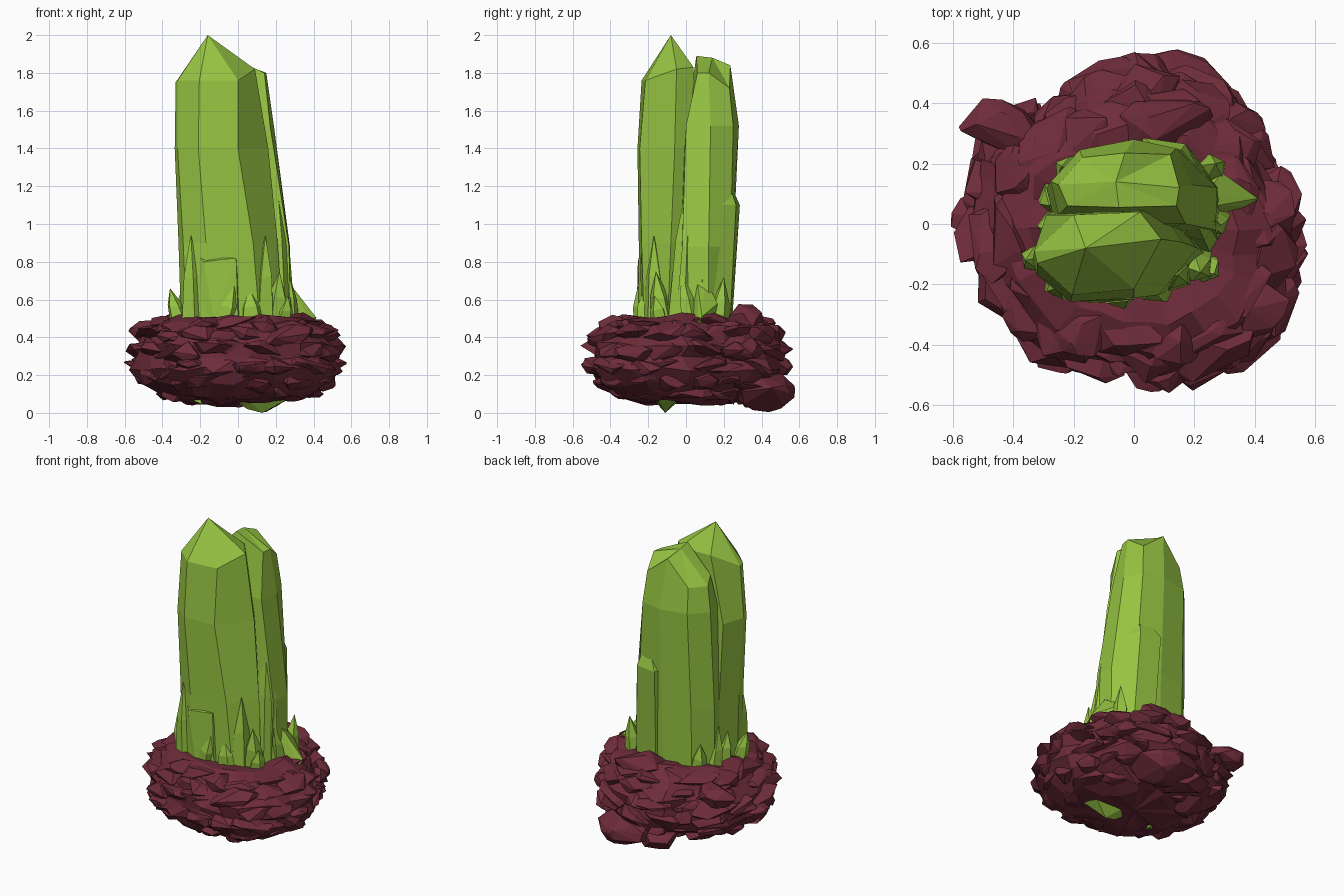
import bpy, bmesh, math, random
from mathutils import Vector, Matrix

if "Cube" in bpy.data.objects:
    bpy.data.objects.remove(bpy.data.objects["Cube"])

random.seed(7)


def material(name, color):
    m = bpy.data.materials.new(name)
    m.diffuse_color = color
    m.use_nodes = True
    m.node_tree.nodes["Principled BSDF"].inputs["Base Color"].default_value = m.diffuse_color
    return m


GREEN = material("green crystal", (0.31, 0.56, 0.055, 1))
MAROON = material("maroon rock", (0.155, 0.025, 0.042, 1))


def finish(bm, name, mat):
    bmesh.ops.recalc_face_normals(bm, faces=bm.faces)
    me = bpy.data.meshes.new(name)
    bm.to_mesh(me)
    bm.free()
    me.materials.append(mat)
    ob = bpy.data.objects.new(name, me)
    bpy.context.collection.objects.link(ob)
    return ob


def loft(name, rings, tip, bottom, mat):
    """Skin matching rings of points (bottom to top) and close to two points."""
    bm = bmesh.new()
    rows = [[bm.verts.new(p) for p in r] for r in rings]
    n = len(rows[0])
    t, b = bm.verts.new(tip), bm.verts.new(bottom)
    for i in range(n):
        j = (i + 1) % n
        for lo, hi in zip(rows, rows[1:]):
            bm.faces.new((lo[i], lo[j], hi[j], hi[i]))
        bm.faces.new((rows[-1][i], rows[-1][j], t))
        bm.faces.new((rows[0][j], rows[0][i], b))
    return finish(bm, name, mat)


def level(z, pts):
    return [(x, y, z) for x, y in pts]


def add_hull(bm, pts):
    vs = [bm.verts.new(p) for p in pts]
    res = bmesh.ops.convex_hull(bm, input=vs)
    junk = {g for g in res["geom_interior"] + res["geom_unused"]
            if isinstance(g, bmesh.types.BMVert)}
    bmesh.ops.delete(bm, geom=list(junk), context='VERTS')


# rock core: outline radius by angle, swept through a bulging profile
outline = [(0, .61), (20, .50), (38, .54), (52, .57), (70, .56), (92, .57), (110, .54),
           (125, .50), (138, .55), (150, .63), (165, .58), (180, .61), (200, .58),
           (217, .57), (239, .57), (260, .53), (285, .57), (309, .63), (333, .61), (348, .58)]


def radius(a):
    a %= 360
    pts = outline + [(360, .61)]
    for (a0, r0), (a1, r1) in zip(pts, pts[1:]):
        if a0 <= a <= a1:
            return r0 + (r1 - r0) * (a - a0) / (a1 - a0)


profile = [(.055, .42), (.10, .70), (.16, .86), (.23, .94), (.30, .91), (.36, .93),
           (.42, .84), (.48, .77), (.515, .60)]
rings = []
for z, s in profile:
    ring = []
    for k in range(26):
        a = k * 360 / 26 + random.uniform(-4, 4)
        r = radius(a) * s * random.uniform(.94, 1.02)
        ring.append((r * math.cos(math.radians(a)), r * math.sin(math.radians(a)),
                     z + random.uniform(-.018, .018)))
    rings.append(ring)
loft("rock_core", rings, (0, 0, .48), (0, 0, .05), MAROON)

# rock slabs: flat angular chunks layered around the core
bm = bmesh.new()


def slab(center, yaw, size, tilt=.25, count=15):
    rot = (Matrix.Rotation(yaw, 3, 'Z') @ Matrix.Rotation(random.uniform(-tilt, tilt), 3, 'X')
           @ Matrix.Rotation(random.uniform(-tilt, tilt), 3, 'Y'))
    pts = []
    for _ in range(count):
        d = Vector([random.gauss(0, 1) for _ in range(3)]).normalized()
        pts.append(Vector(center) + rot @ Vector([c * s for c, s in zip(d, size)]))
    add_hull(bm, pts)


for z, s, n in [(.11, .73, 14), (.18, .89, 17), (.25, .98, 19), (.33, .985, 19),
                (.41, .93, 18), (.465, .83, 15)]:
    for k in range(n):
        a = (k + random.uniform(-.3, .3)) * 360 / n + z * 200
        depth = random.uniform(.09, .12)
        r = radius(a) * s - depth * .88
        t = math.radians(a)
        slab((r * math.cos(t), r * math.sin(t), z + random.uniform(-.02, .02)), t,
             (depth, random.uniform(.11, .17), random.uniform(.04, .065)))
# low lump at the back and the raised blocks on the rim
slab((.12, .42, .115), 1.4, (.16, .22, .11), .1, 26)
slab((-.05, .36, .10), 1.6, (.15, .20, .08), .1, 22)
slab((.12, .31, .50), 1.5, (.12, .18, .08), .1, 22)
slab((-.44, .30, .43), 2.6, (.15, .11, .07), .1, 20)
finish(bm, "rock_slabs", MAROON)

# tall front crystal
loft("front_crystal", [
    level(.42, [(-.30, -.10), (-.27, -.20), (-.15, -.25), (.12, -.22), (.24, -.10), (.10, .06), (-.25, .05)]),
    level(.9, [(-.315, -.10), (-.29, -.18), (-.17, -.25), (.08, -.235), (.21, -.08), (.10, .06), (-.27, .04)]),
    level(1.4, [(-.335, -.12), (-.32, -.17), (-.21, -.257), (.0, -.245), (.16, -.06), (.08, .06), (-.29, .03)]),
    [(-.33, -.09, 1.75), (-.32, -.13, 1.76), (-.205, -.235, 1.76), (.0, -.215, 1.76),
     (.09, -.05, 1.82), (.02, .04, 1.83), (-.2, .03, 1.83)]],
    (-.16, -.08, 2.0), (-.05, -.08, .38), GREEN)

# tall back crystal
loft("back_crystal", [
    level(.42, [(-.26, 0), (-.05, -.05), (.28, -.06), (.28, .12), (.18, .22), (0, .235), (-.19, .21), (-.28, .10)]),
    level(.88, [(-.26, 0), (-.05, -.04), (.27, -.02), (.275, .12), (.18, .235), (0, .25), (-.19, .22), (-.29, .12)]),
    level(1.52, [(-.25, .03), (-.05, 0), (.17, .0), (.19, .13), (.14, .25), (0, .28), (-.18, .245), (-.275, .14)]),
    [(-.22, .06, 1.72), (-.05, .055, 1.89), (.14, .06, 1.80), (.15, .12, 1.80),
     (.12, .23, 1.72), (-.03, .235, 1.84), (-.17, .22, 1.68), (-.25, .13, 1.68)]],
    (-.06, .14, 1.88), (0, .1, .38), GREEN)

# shorter crystal stepping out of the back right face
loft("step_crystal", [
    level(.42, [(.0, .15), (.20, .05), (.28, .12), (.20, .23), (.05, .24)]),
    level(1.1, [(.0, .15), (.20, .05), (.235, .14), (.17, .265), (.03, .285)])],
    (.13, .21, 1.27), (.13, .14, .38), GREEN)


# small shards: leaning five-sided points around the foot of the crystals
def shard(name, base, tip, r, sides=5, shoulder=.55):
    b, t = Vector(base), Vector(tip)
    spin = random.uniform(0, 6)
    rr = []
    for f, s in [(0, 1), (shoulder, .72)]:
        c = b.lerp(t, f)
        rr.append([(c.x + r * s * math.cos(spin + k * math.tau / sides),
                    c.y + r * s * math.sin(spin + k * math.tau / sides),
                    c.z + random.uniform(-.015, .015)) for k in range(sides)])
    loft(name, rr, t, b, GREEN)


shards = [((-.30, -.11, .45), (-.36, -.12, .66), .06), ((-.24, -.19, .45), (-.25, -.21, .95), .065),
          ((-.08, -.20, .45), (-.02, -.255, .67), .075), ((.08, -.19, .45), (.06, -.22, .66), .08),
          ((.13, -.16, .45), (.145, -.17, .94), .07), ((.20, -.12, .45), (.22, -.16, .75), .07),
          ((.22, -.13, .45), (.265, -.165, .62), .06), ((.22, -.02, .45), (.20, .02, 1.3), .085),
          ((.24, .06, .45), (.235, .06, 1.08), .06), ((.27, .03, .45), (.27, -.02, .74), .06),
          ((.25, .17, .45), (.27, .20, .72), .06), ((-.26, .10, .45), (-.28, .06, .74), .06),
          ((-.26, .0, .45), (-.29, -.02, .68), .06), ((-.2, .17, .45), (-.24, .19, .66), .06)]
for i, (b, t, r) in enumerate(shards):
    shard("shard_%02d" % (i + 1), b, t, r)

# faceted pieces: block on the front face, leaning wedge, crystal showing underneath
pieces = {
    "front_block": [(-.24, -.20, .45), (-.13, -.262, .50), (0, -.25, .50), (.02, -.2, .45),
                    (-.20, -.235, .82), (-.18, -.255, .80), (-.01, -.25, .82), (-.01, -.21, .82)],
    "leaning_wedge": [(.24, .0, .45), (.24, .17, .45), (.41, .085, .51), (.40, .06, .46),
                      (.27, .06, .69), (.24, .10, .70), (.29, .17, .58)],
    "underside_crystal": [(-.04, -.11, .08), (.03, -.02, .08), (.25, -.05, .07), (.26, -.15, .07),
                          (.02, -.19, .09), (.13, -.11, .0), (.05, -.12, .02), (.1, -.1, .2)],
    "underside_chip": [(-.29, -.12, .09), (-.19, -.12, .045), (-.2, .0, .06), (-.27, .0, .09),
                       (-.22, -.06, .15)]}
for name, pts in pieces.items():
    bm = bmesh.new()
    add_hull(bm, pts)
    finish(bm, name, GREEN)
